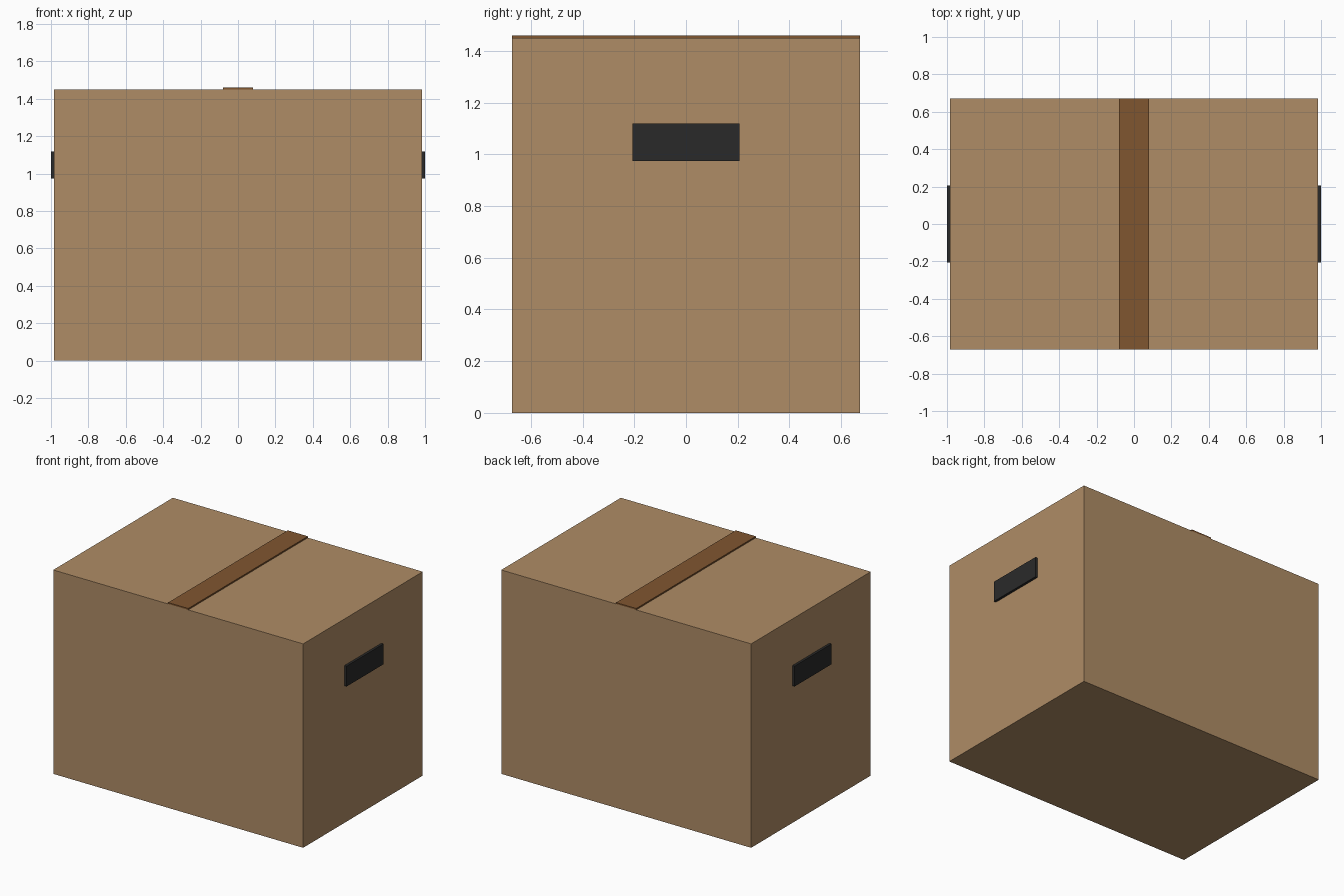
import bpy

if "Cube" in bpy.data.objects:
    bpy.data.objects.remove(bpy.data.objects["Cube"])


def material(name, rgb):
    m = bpy.data.materials.new(name)
    m.diffuse_color = (*rgb, 1.0)
    m.use_nodes = True
    m.node_tree.nodes["Principled BSDF"].inputs["Base Color"].default_value = m.diffuse_color
    return m


def box(name, lo, hi, mat):
    """Axis-aligned box from its low and high corners."""
    centre = [(a + b) / 2 for a, b in zip(lo, hi)]
    bpy.ops.mesh.primitive_cube_add(size=1, location=centre)
    ob = bpy.context.object
    ob.name = name
    ob.scale = [b - a for a, b in zip(lo, hi)]
    bpy.ops.object.transform_apply(location=False, rotation=False, scale=True)
    ob.data.materials.append(mat)
    return ob


cardboard = material("cardboard", (0.43, 0.265, 0.133))
tape_brown = material("tape_brown", (0.216, 0.093, 0.03))
dark = material("dark", (0.023, 0.023, 0.023))

W, D, H = 0.983, 0.672, 1.45  # half width, half depth, height

# Carton body
box("carton", (-W, -D, 0), (W, D, H), cardboard)

# Packing tape along the top seam
box("tape", (-0.079, -D, H - 0.002), (0.079, D, 1.46), tape_brown)

# Hand holds on both ends
for side, s in (("left", -1), ("right", 1)):
    x0, x1 = sorted((s * (W - 0.01), s * 1.0))
    box("hand_hold_" + side, (x0, -0.207, 0.974), (x1, 0.207, 1.119), dark)
